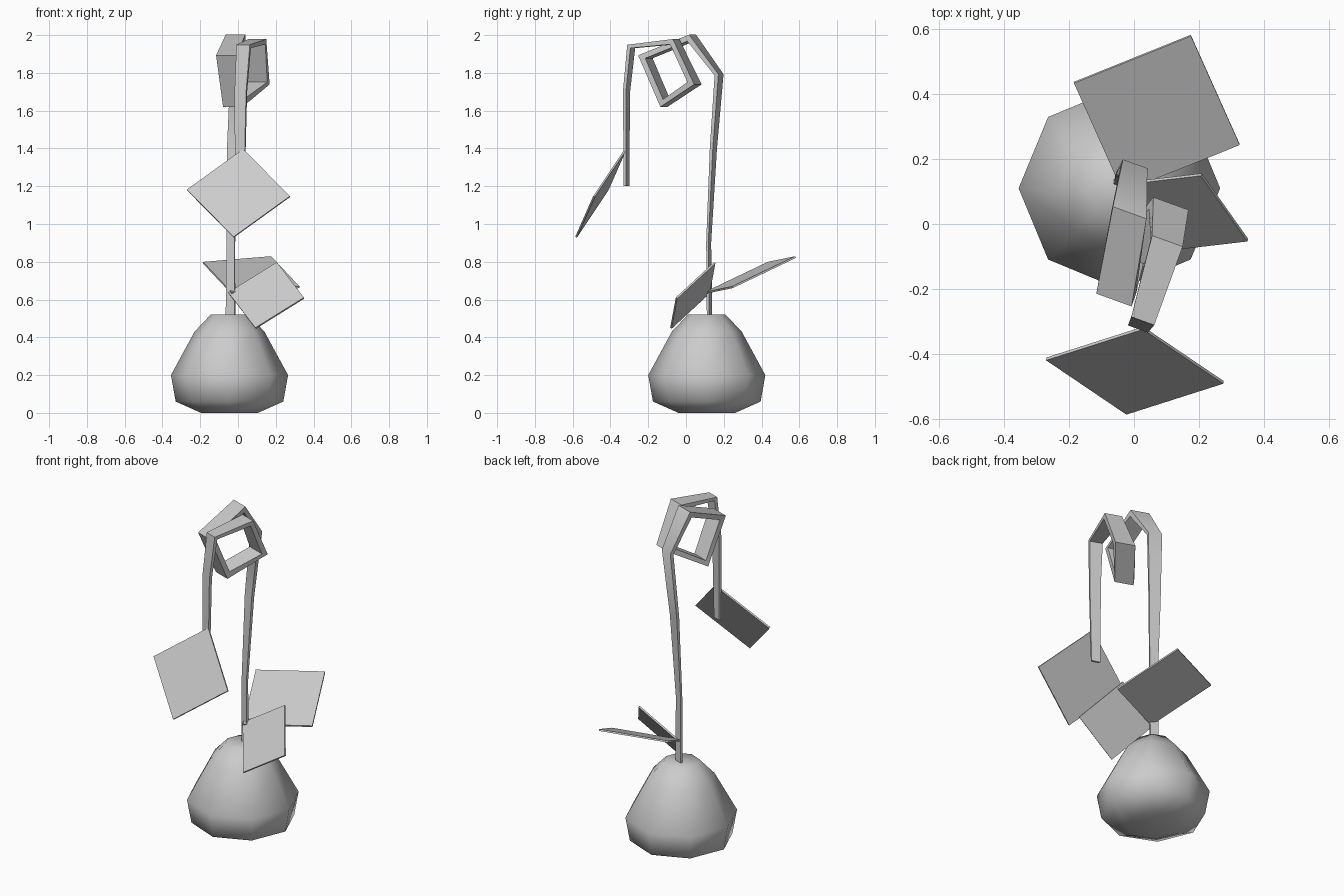
import bpy, bmesh
from math import radians, cos, sin, pi
from mathutils import Vector

cube = bpy.data.objects.get("Cube")
if cube:
    bpy.data.objects.remove(cube, do_unlink=True)

# One plain grey for everything
grey = bpy.data.materials.new("light grey")
grey.use_nodes = True
colour = (0.6, 0.6, 0.6, 1)
grey.diffuse_color = colour
grey.node_tree.nodes["Principled BSDF"].inputs["Base Color"].default_value = colour


def finish(bm, name, angle):
    """Turn a bmesh into an object, smooth except at edges sharper than angle."""
    bmesh.ops.recalc_face_normals(bm, faces=bm.faces)
    mesh = bpy.data.meshes.new(name)
    bm.to_mesh(mesh)
    bm.free()
    mesh.materials.append(grey)
    mesh.shade_smooth()
    mesh.set_sharp_from_angle(angle=radians(angle))
    obj = bpy.data.objects.new(name, mesh)
    bpy.context.collection.objects.link(obj)
    return obj


def loft(name, rings, angle):
    """Skin a list of equal-length rings and cap both ends."""
    bm = bmesh.new()
    loops = [[bm.verts.new(p) for p in ring] for ring in rings]
    n = len(loops[0])
    for a, b in zip(loops, loops[1:]):
        for i in range(n):
            j = (i + 1) % n
            bm.faces.new((a[i], a[j], b[j], b[i]))
    bm.faces.new(loops[0])
    bm.faces.new(loops[-1])
    return finish(bm, name, angle)


# Eight-sided bulb: (radius, height) profile
bulb_centre = Vector((-0.045, 0.11, 0))
profile = [(0.15, 0), (0.285, 0.06), (0.31, 0.2), (0.185, 0.43), (0.1, 0.52)]
loft("bulb", [[bulb_centre + Vector((r * cos(k * pi / 4), r * sin(k * pi / 4), z))
               for k in range(8)] for r, z in profile], 80)

# Curling stem: a flat ribbon along (x, y, z, width)
path = [
    (-0.04, 0.125, 0.48, 0.05),
    (-0.038, 0.12, 0.9, 0.045),
    (-0.025, 0.145, 1.4, 0.065),
    (0.0, 0.175, 1.79, 0.08),
    (-0.015, 0.03, 1.985, 0.11),
    (-0.055, -0.215, 1.885, 0.115),
    (-0.025, -0.11, 1.64, 0.11),
    (0.107, 0.045, 1.745, 0.115),
    (0.1, -0.06, 1.965, 0.1),
    (0.03, -0.29, 1.94, 0.075),
    (0.015, -0.315, 1.7, 0.065),
    (0.01, -0.315, 1.2, 0.05),
]
across = Vector((0.94, -0.34, 0)).normalized()
points = [Vector(p[:3]) for p in path]
rings = []
for i, p in enumerate(points):
    before = (p - points[max(i - 1, 0)]).normalized()
    after = (points[min(i + 1, len(points) - 1)] - p).normalized()
    tangent = (before + after).normalized()
    out = across.cross(tangent).normalized()
    mitre = max(tangent.dot(after), tangent.dot(before), 0.6)
    side = across * path[i][3] / 2
    thick = out * path[i][3] * 0.13 / mitre
    rings.append([p + side + thick, p - side + thick, p - side - thick, p + side - thick])
loft("stem", rings, 60)

# Square leaves: three corners each, the fourth completes the parallelogram
leaves = {
    "hanging_leaf": [(-0.27, -0.415, 1.18), (0.028, -0.32, 1.395), (0.275, -0.487, 1.145)],
    "back_leaf": [(-0.185, 0.435, 0.795), (0.175, 0.58, 0.825), (0.325, 0.245, 0.665)],
    "left_leaf": [(-0.05, 0.122, 0.635), (0.207, 0.152, 0.795), (0.35, -0.05, 0.608)],
}
for name, corners in leaves.items():
    a, b, c = map(Vector, corners)
    quad = [a, b, c, a + c - b]
    half = (b - a).cross(c - b).normalized() * 0.005
    loft(name, [[p - half for p in quad], [p + half for p in quad]], 30)
